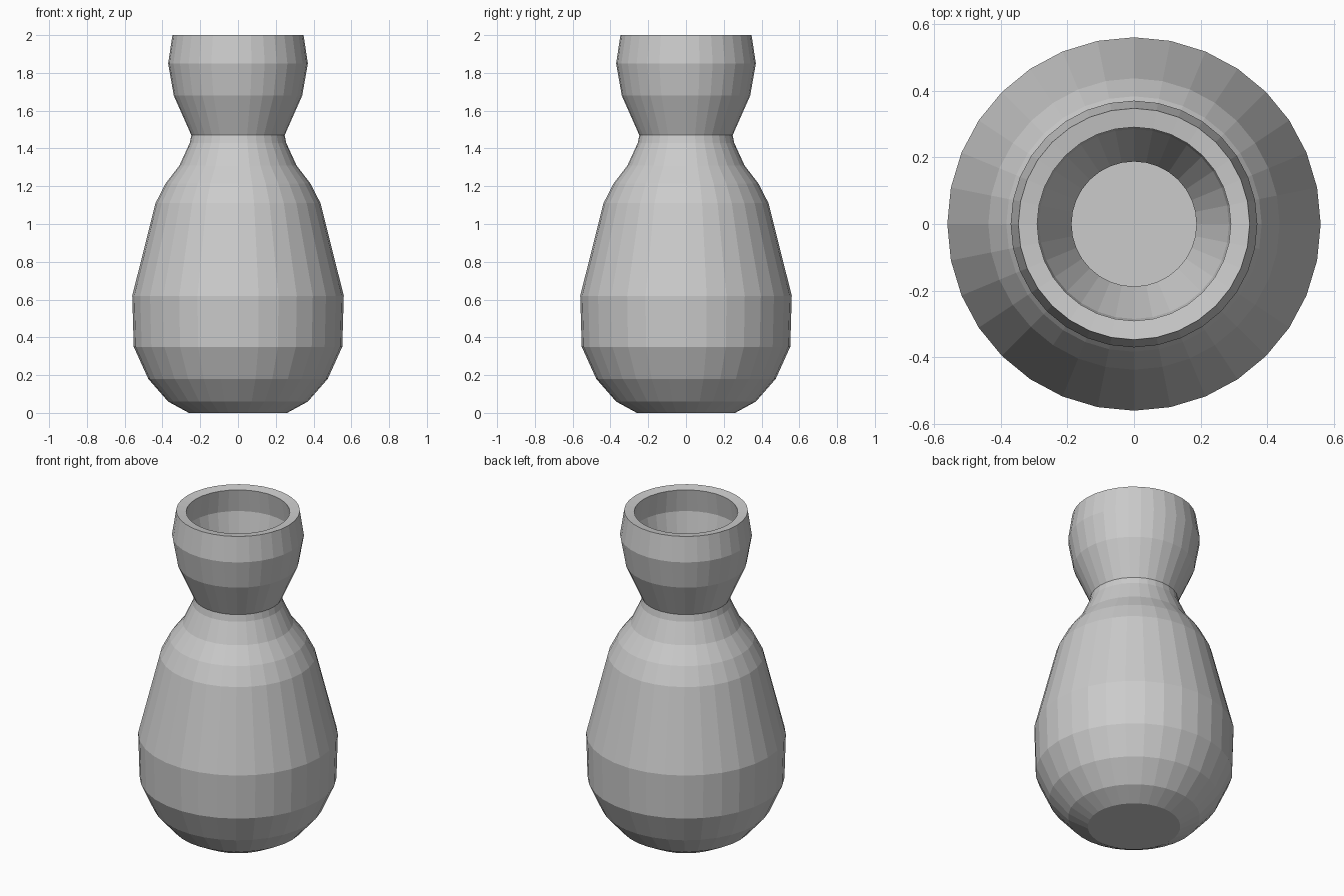
import bpy, bmesh
from math import cos, sin, tau

if "Cube" in bpy.data.objects:
    bpy.data.objects.remove(bpy.data.objects["Cube"])

SIDES = 32
# Outer profile (radius, height) from base to rim
PROFILE = [(0.26, 0), (0.37, 0.06), (0.475, 0.18), (0.552, 0.35), (0.56, 0.62),
           (0.437, 1.11), (0.383, 1.215), (0.31, 1.31), (0.255, 1.43), (0.247, 1.47),
           (0.34, 1.68), (0.37, 1.85), (0.347, 2.0)]

# Lathed outer skin with a closed base and open mouth
bm = bmesh.new()
rings = [[bm.verts.new((r * cos(tau * i / SIDES), r * sin(tau * i / SIDES), z))
          for i in range(SIDES)] for r, z in PROFILE]
for low, high in zip(rings, rings[1:]):
    for i in range(SIDES):
        j = (i + 1) % SIDES
        bm.faces.new((low[i], low[j], high[j], high[i]))
bm.faces.new(rings[0][::-1])

mesh = bpy.data.meshes.new("vase")
bm.to_mesh(mesh)
bm.free()
vase = bpy.data.objects.new("vase", mesh)
bpy.context.collection.objects.link(vase)

# Wall thickness, grown inwards
wall = vase.modifiers.new("wall", "SOLIDIFY")
wall.thickness = 0.057
wall.offset = -1
wall.use_even_offset = True
